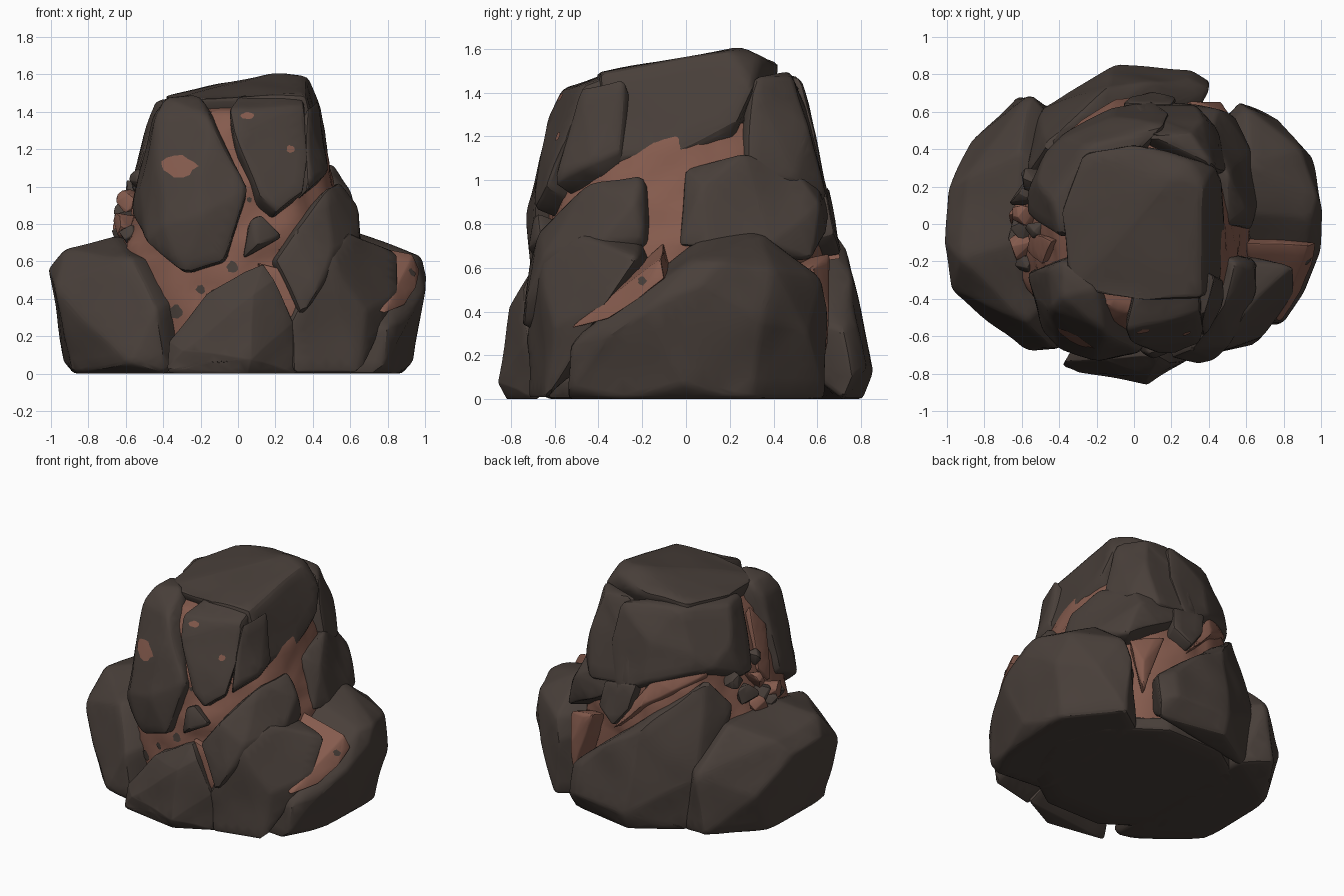
import bpy, bmesh, math, random
from mathutils import Vector, noise
from mathutils.bvhtree import BVHTree

if "Cube" in bpy.data.objects:
    bpy.data.objects.remove(bpy.data.objects["Cube"])

random.seed(4)


def material(name, col):
    m = bpy.data.materials.new(name)
    m.diffuse_color = (*col, 1)
    m.use_nodes = True
    m.node_tree.nodes["Principled BSDF"].inputs["Base Color"].default_value = m.diffuse_color
    return m


STONE = material("dark_stone", (0.066, 0.050, 0.042))
CLAY = material("red_clay", (0.235, 0.105, 0.075))
CENTRE = Vector((0, 0, 0.55))


def finish(name, bm, mat, angle=28):
    bmesh.ops.recalc_face_normals(bm, faces=bm.faces[:])
    me = bpy.data.meshes.new(name)
    bm.to_mesh(me)
    bm.free()
    ob = bpy.data.objects.new(name, me)
    bpy.context.collection.objects.link(ob)
    me.materials.append(mat)
    bpy.ops.object.select_all(action='DESELECT')
    ob.select_set(True)
    bpy.context.view_layer.objects.active = ob
    bpy.ops.object.shade_smooth_by_angle(angle=math.radians(angle))
    return ob


def rock(name, pts, mat=STONE, inward=0.6, bevel=0.022, rough=0.016):
    """Chipped boulder: hull of its corner points, carried inward, with worn edges."""
    bm = bmesh.new()
    for p in pts:
        v = Vector(p)
        bm.verts.new(v)
        if inward:
            bm.verts.new(CENTRE.lerp(v, inward))
    bmesh.ops.convex_hull(bm, input=bm.verts[:])
    bmesh.ops.delete(bm, geom=[v for v in bm.verts if not v.link_faces], context='VERTS')
    bmesh.ops.dissolve_limit(bm, angle_limit=math.radians(9), verts=bm.verts[:], edges=bm.edges[:])
    bmesh.ops.bevel(bm, geom=bm.edges[:], offset=bevel, segments=2, profile=0.5,
                    affect='EDGES', clamp_overlap=True)
    for _ in range(3):
        bmesh.ops.triangulate(bm, faces=bm.faces[:])
        bmesh.ops.subdivide_edges(bm, edges=[e for e in bm.edges if e.calc_length() > 0.09], cuts=1)
    bmesh.ops.triangulate(bm, faces=bm.faces[:])
    for v in bm.verts:
        if v.co.z > 0.03:
            v.co += noise.noise_vector(v.co * 3.5) * rough
        v.co.z = max(v.co.z, 0)
    return finish(name, bm, mat)


# clay core filling the gaps: stacked oval rings (z, half width, half depth)
rows = [(0.03, .62, .58), (0.3, .66, .64), (0.55, .64, .65), (0.7, .62, .65), (0.85, .57, .63),
        (1.0, .52, .61), (1.15, .48, .57), (1.3, .42, .52), (1.4, .33, .46), (1.44, .2, .28)]
bm = bmesh.new()
rings, SEG = [], 72
for i in range(len(rows) - 1):
    for k in range(4 if i < len(rows) - 2 else 5):
        z, rx, ry = Vector(rows[i]).lerp(Vector(rows[i + 1]), k / 4)
        ring = []
        for s in range(SEG):
            c, d = math.cos(s * math.tau / SEG), math.sin(s * math.tau / SEG)
            f = (abs(c) ** 2.3 + abs(d) ** 2.3) ** (-1 / 2.3)
            p = Vector((rx * f * c, ry * f * d, z))
            f = 1 + 0.035 * noise.noise(p * 6) + 0.02 * noise.noise(p * 13)
            if p.y > 0:  # slightly sunken at the back
                f -= 0.05 * d
            ring.append(bm.verts.new((p.x * f, p.y * f, z)))
        rings.append(ring)
for a, b in zip(rings, rings[1:]):
    for s in range(SEG):
        t = (s + 1) % SEG
        bm.faces.new((a[s], a[t], b[t], b[s]))
bm.faces.new(rings[0])
bm.faces.new(rings[-1])
finish("clay_core", bm, CLAY, 40)

# stone footing under the core
rock("footing", [(.7 * math.cos(a * math.tau / 10), .66 * math.sin(a * math.tau / 10), z)
                 for a in range(10) for z in (0, .1)], inward=0)

# lower ring of boulders
rock("left_boulder", [
    (-.92, -.2, .66), (-.65, -.1, .74), (-.6, .4, .73), (-.9, .25, .64), (-1.01, -.1, .55),
    (-1, .2, .55), (-.98, -.36, .45), (-.58, -.52, .62), (-.44, -.67, .35), (-.4, -.67, .1),
    (-.38, -.65, 0), (-.58, -.68, .05), (-.88, -.32, 0), (-.94, 0, .07), (-.87, .3, 0),
    (-.87, .44, .3), (-.62, .68, .05), (-.55, .7, .45), (-.4, .6, 0)])
rock("right_boulder", [
    (.6, .05, .72), (.62, .35, .77), (.95, .02, .63), (.99, .15, .62), (.9, .4, .6),
    (.6, .62, .56), (.56, .66, .4), (1.01, .05, .52), (.99, -.17, .42), (.92, -.34, .29),
    (.8, -.53, .26), (.78, -.54, .05), (.72, -.54, 0), (.86, -.28, 0), (.94, 0, .07),
    (.95, .34, .35), (.78, .56, .3), (.88, .3, 0), (.6, .64, 0), (.4, .5, 0), (.3, -.5, 0)])
rock("right_front_boulder", [
    (.6, -.48, .75), (.55, -.2, .73), (.85, -.22, .65), (.86, -.36, .44), (.74, -.54, .36),
    (.69, -.6, .33), (.48, -.67, .62), (.38, -.71, .42), (.28, -.73, .28), (.3, -.72, 0), (.66, -.64, 0)])
rock("right_crack_clay", [
    (.6, -.1, .71), (.93, -.11, .645), (.965, -.1, .55), (.95, -.22, .45), (.89, -.36, .36),
    (.78, -.53, .32), (.88, -.22, .58)], CLAY, inward=.75, bevel=.01)
rock("back_crack_clay", [
    (.52, .57, .6), (.38, .65, .62), (.46, .66, .42), (.45, .65, .2), (.3, .66, .66)],
    CLAY, inward=.75, bevel=.01)
rock("back_ledge_clay", [
    (-.46, .39, 1.04), (-.28, .55, .95), (-.1, .67, .81), (.1, .71, .63), (-.42, .36, 1.12),
    (-.15, .57, 1.02)], CLAY, inward=.75, bevel=.01, rough=.03)
rock("left_crack_clay", [
    (-.51, -.1, 1.16), (-.44, -.1, 1.37), (-.55, -.04, .95), (-.5, -.22, 1.2), (-.57, -.14, .85)],
    CLAY, inward=.75, bevel=.01)
rock("front_crack_clay", [
    (.1, -.67, .6), (.24, -.68, .56), (.36, -.7, .31), (.22, -.7, .3)], CLAY, inward=.8, bevel=.01)
rock("front_boulder", [
    (-.38, -.76, .02), (-.37, -.74, .17), (-.17, -.72, .42), (.03, -.71, .55), (.13, -.71, .59),
    (.19, -.74, .5), (.29, -.72, .28), (.32, -.68, 0), (.08, -.86, .08), (.05, -.82, 0),
    (.08, -.81, .42), (-.36, -.75, 0), (-.3, -.8, .12)])
rock("back_boulder", [
    (-.1, .86, .12), (.3, .82, .15), (.41, .76, .1), (-.1, .81, 0), (.38, .72, 0), (-.1, .8, .5),
    (.3, .78, .35), (-.15, .74, .69), (.1, .76, .55), (-.47, .43, 1.03), (-.57, .28, .82),
    (-.5, .62, .4), (-.5, .56, 0), (.4, .72, .32)])

# middle rocks on the right side
rock("right_mid_back_rock", [
    (.5, 0, 1.06), (.5, .26, 1.12), (.42, .5, 1.05), (.63, -.03, .7), (.66, .1, .68),
    (.63, .4, .72), (.54, .57, .64), (.46, .61, .9), (.6, .08, .98), (.34, .64, .76),
    (.12, .66, .88), (.2, .6, 1.05)])
rock("right_mid_front_rock", [
    (.48, -.43, 1.0), (.54, -.2, 1.03), (.64, -.25, .9), (.66, -.19, .72), (.66, -.4, .72),
    (.5, -.66, .64), (.31, -.68, .77), (.2, -.72, .61), (.35, -.74, .31), (.43, -.73, .45)])

# upper crag
rock("upper_left_crag", [
    (-.4, -.08, 1.47), (-.44, .12, 1.45), (-.25, .42, 1.48), (.15, .52, 1.48), (-.5, .02, 1.22),
    (-.57, .05, .98), (-.58, .16, 1.0), (-.49, .38, 1.08), (-.38, .48, 1.06), (-.12, .62, 1.0),
    (.1, .67, .88), (-.52, .24, 1.22), (-.38, .46, 1.22), (-.1, .58, 1.25), (.2, .6, 1.2)], bevel=.03)
rock("upper_back_crag", [
    (.08, .47, 1.5), (.3, .49, 1.47), (.42, .32, 1.47), (.49, .28, 1.1), (.5, .28, 1.0), (.46, .5, 1.0),
    (.33, .64, .93), (.0, .65, .96), (.1, .58, 1.25), (.36, .56, 1.25)])
rock("back_tip_rock", [
    (.1, .71, .65), (-.02, .69, .8), (.24, .68, .76), (-.06, .65, .98), (.2, .65, .95)], inward=.75)
rock("summit_cap", [
    (.05, -.42, 1.5), (-.35, -.34, 1.47), (-.08, -.05, 1.56), (.22, .24, 1.61), (.38, .2, 1.59),
    (.35, -.4, 1.49), (-.4, .05, 1.49), (-.28, .38, 1.5), (0, .44, 1.53), (.3, .34, 1.56),
    (.5, -.05, 1.13), (.48, .25, 1.28), (.46, -.36, 1.1), (.44, .32, 1.42)], bevel=.03)
rock("front_left_slab", [
    (-.38, -.4, 1.48), (-.16, -.58, 1.37), (-.2, -.34, 1.5), (-.38, -.2, 1.48), (.05, -.68, 1.0),
    (-.01, -.71, .8), (-.08, -.72, .61), (-.28, -.69, .53), (-.5, -.57, .7), (-.53, -.4, 1.0),
    (-.53, -.24, 1.1), (-.56, -.26, .86), (-.46, -.25, 1.38), (-.44, -.46, 1.36),
    (-.2, -.74, .86), (-.4, -.67, .8)], inward=.75)
rock("front_right_slab", [
    (-.04, -.57, 1.42), (.0, -.36, 1.5), (.33, -.3, 1.5), (.34, -.48, 1.43), (.38, -.57, 1.15),
    (.35, -.64, .97), (.21, -.7, .87), (.11, -.69, .95), (-.01, -.64, 1.28)], inward=.8)
rock("right_pillar", [
    (.36, -.5, 1.42), (.42, -.28, 1.47), (.48, -.3, 1.13), (.48, -.42, 1.08), (.4, -.56, 1.05),
    (.37, -.6, .98)], inward=.8)
rock("front_wedge_stone", [
    (.02, -.69, .63), (.06, -.7, .84), (.12, -.68, .86), (.24, -.67, .74), (.1, -.73, .7)], inward=.85)


# pebbles lodged in the clay
def pebble(name, c, r, mat):
    pts = []
    for _ in range(16):
        d = Vector((random.gauss(0, 1), random.gauss(0, 1), random.gauss(0, 1))).normalized()
        pts.append(Vector(c) + d * r)
    rock(name, pts, mat, inward=0, bevel=.012, rough=.006)


for i, (x, y, z, r) in enumerate([
        (-.6, .16, .86, .08), (-.59, -.02, .81, .08), (-.62, -.08, .74, .06), (-.55, .24, .98, .07),
        (-.52, -.02, 1.04, .06), (-.58, -.2, .75, .06)]):
    pebble(f"side_pebble_{i}", (x, y, z), r, STONE)
for i, (x, y, z, r) in enumerate([(-.58, .06, .91, .08), (-.6, -.12, .8, .08), (-.6, .04, .76, .08)]):
    pebble(f"clay_lump_{i}", (x, y, z), r, CLAY)


# thin irregular patches lying on the surfaces, seen along a direction
def patch(name, target, x, z, rx, rz, mat, side=False):
    bm = bmesh.new()
    ob = bpy.data.objects[target]
    ring = []
    for s in range(14):
        a = s * math.tau / 14
        k = random.uniform(.8, 1.1)
        ring.append((x + rx * k * math.cos(a), z + rz * k * math.sin(a)))
    view = Vector((-1, 0, 0)) if side else Vector((0, 1, 0))
    verts = []
    for px, pz in [(x, z)] + ring:
        start = Vector((3, px, pz)) if side else Vector((px, -3, pz))
        hit, loc, nor, _ = ob.ray_cast(start, view)
        if not hit:
            bm.free()
            return
        verts.append(bm.verts.new(loc - view * .006))
    for s in range(14):
        bm.faces.new((verts[0], verts[1 + s], verts[1 + (s + 1) % 14]))
    finish(name, bm, mat)


bpy.context.view_layer.update()
solids = list(bpy.context.collection.objects)
patch("clay_patch_large", "front_left_slab", -.32, 1.11, .1, .06, CLAY)
patch("clay_patch_small", "front_right_slab", .28, 1.2, .022, .022, CLAY)
patch("clay_patch_top", "front_right_slab", .05, 1.38, .035, .02, CLAY)
for i, (x, z, r) in enumerate([(-.33, .33, .038), (-.2, .45, .025), (-.03, .57, .032), (.06, .93, .015)]):
    patch(f"stone_fleck_{i}", "clay_core", x, z, r, r, STONE)
patch("stone_fleck_side", "right_crack_clay", -.2, .54, .02, .02, STONE, side=True)

# remove buried faces that no outside direction can reach
vs, fs = [], []
for ob in solids:
    n = len(vs)
    vs += [v.co.copy() for v in ob.data.vertices]
    fs += [[n + i for i in p.vertices] for p in ob.data.polygons]
tree = BVHTree.FromPolygons(vs, fs)
dirs = []
for i in range(40):
    h, a = 1 - (2 * i + 1) / 40, i * 2.39996
    r = math.sqrt(1 - h * h)
    dirs.append(Vector((r * math.cos(a), r * math.sin(a), h)))
for ob in solids:
    bm = bmesh.new()
    bm.from_mesh(ob.data)
    buried = []
    for f in bm.faces:
        c = f.calc_center_median()
        spots = [p + f.normal * .002 for p in [c] + [c.lerp(v.co, .8) for v in f.verts[:4]]]
        if not any(tree.ray_cast(p, d)[0] is None
                   for p in spots for d in dirs if d.dot(f.normal) > .1):
            buried.append(f)
    bmesh.ops.delete(bm, geom=buried, context='FACES')
    bm.to_mesh(ob.data)
    bm.free()
